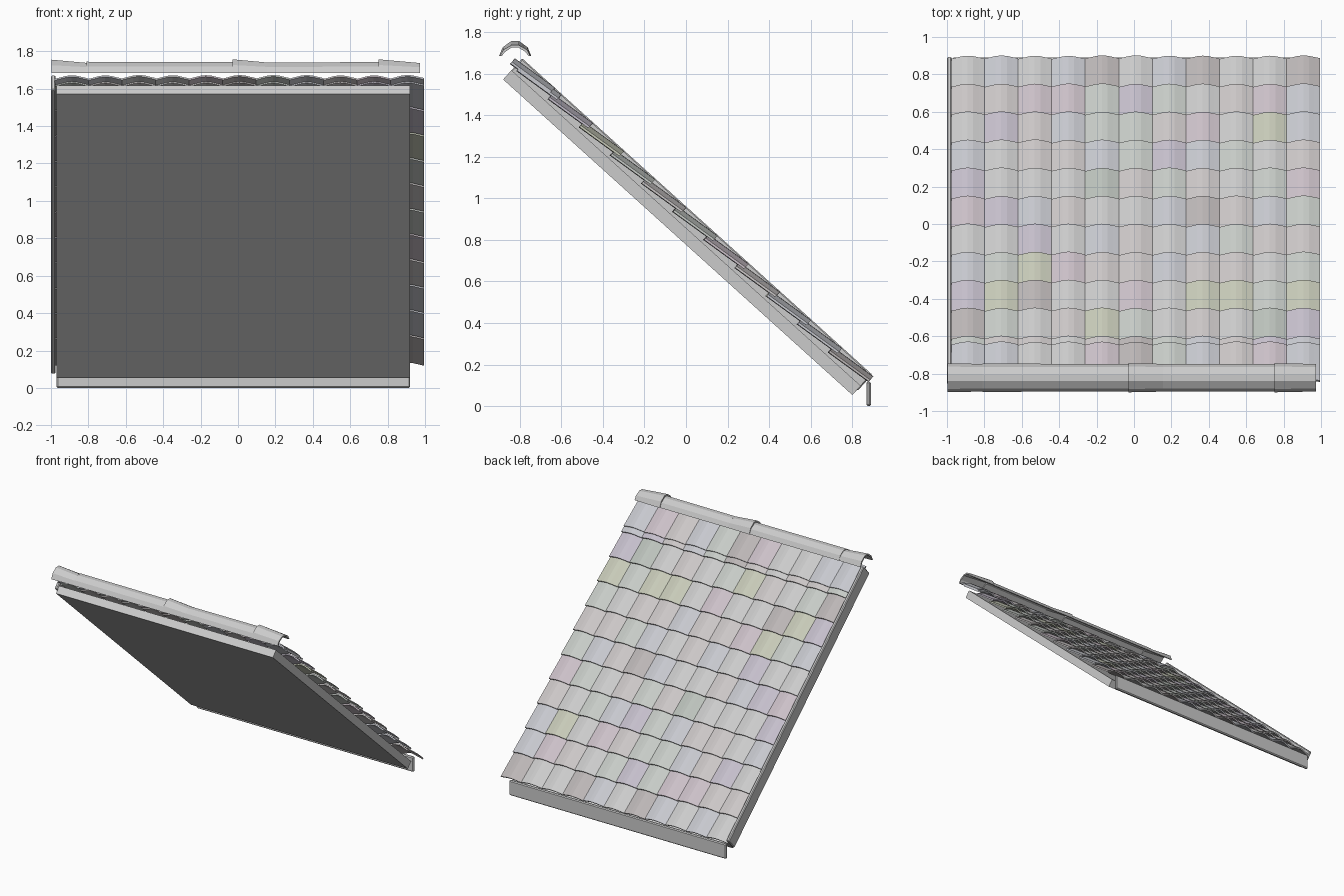
import bpy, bmesh, math, random
from mathutils import Vector

if "Cube" in bpy.data.objects:
    bpy.data.objects.remove(bpy.data.objects["Cube"])

random.seed(4)
PITCH = math.radians(42.1)
C, S = math.cos(PITCH), math.sin(PITCH)


def roof(x, s, n):
    """Slope coordinates (across, down the slope, outward) to world."""
    return Vector((x, -0.88 + C * s + S * n, 1.572 - S * s + C * n))


def flat(x, y, z):
    return Vector((x, y, z))


def finish(name, bm):
    bmesh.ops.recalc_face_normals(bm, faces=bm.faces)
    me = bpy.data.meshes.new(name)
    bm.to_mesh(me)
    bm.free()
    ob = bpy.data.objects.new(name, me)
    bpy.context.collection.objects.link(ob)
    return ob


def board(name, lo, hi, place, bevel=0.0):
    bm = bmesh.new()
    bmesh.ops.create_cube(bm, size=1)
    for v in bm.verts:
        v.co = place(*[lo[i] + (v.co[i] + 0.5) * (hi[i] - lo[i]) for i in range(3)])
    if bevel:
        bmesh.ops.bevel(bm, geom=bm.edges[:], offset=bevel, segments=1, affect='EDGES')
    return finish(name, bm)


def loft(bm, rings, mat=0):
    """Closed solid through equal-length rings, capped at both ends."""
    rows = [[bm.verts.new(p) for p in r] for r in rings]
    n = len(rows[0])
    faces = [bm.faces.new((a[i], a[(i + 1) % n], b[(i + 1) % n], b[i]))
             for a, b in zip(rows, rows[1:]) for i in range(n)]
    # caps as quad strips, because the sections are thin bent sheets
    for r in (rows[0], rows[-1]):
        faces += [bm.faces.new((r[i], r[i + 1], r[n - 2 - i], r[n - 1 - i]))
                  for i in range(n // 2 - 1)]
    for f in faces:
        f.material_index = mat


# Deck, verge board and fascia
board("roof_deck", (-0.97, 0, 0), (0.92, 2.265, 0.06), roof)
board("verge_board", (-1.0, 0.0, 0.03), (-0.975, 2.27, 0.137), roof, 0.006)
board("fascia_board", (-0.97, 0.868, 0.0), (0.92, 0.89, 0.118), flat, 0.007)

# Overlapping curved tiles, 11 columns by 12 courses, softly tinted
TINTS = [(.62, .62, .62), (.60, .57, .57), (.57, .60, .57), (.57, .58, .62),
         (.56, .52, .60), (.57, .59, .48), (.50, .54, .50), (.50, .47, .47),
         (.60, .53, .58)]
WIDTH, LENGTH, THICK, SEG = 0.1795, 0.237, 0.011, 6
bm = bmesh.new()
for row in range(12):
    low = 2.278 - 0.202 * row
    lift = 0.0
    if row == 11:            # top course is pushed down to meet the ridge
        low, lift = 0.213, 0.004
    for col in range(11):
        x0 = -0.98 + WIDTH * col
        jitter = random.uniform(-0.002, 0.002)
        rings = []
        for s, base in ((low - LENGTH, 0.084), (low, 0.109)):
            top = []
            for i in range(SEG + 1):
                t = i / SEG
                hump = 0.024 * math.sin(math.pi * t) ** 1.3 + 0.003 * t
                top.append((x0 + (WIDTH + 0.001) * t, base + hump + lift))
            prof = top + [(x, n - THICK) for x, n in reversed(top)]
            rings.append([roof(x, s + jitter, n) for x, n in prof])
        tint = random.choice([0, 0, 0, 1, 1, 2, 2, 3, 3, 4, 5, 6, 7, 8])
        loft(bm, rings, tint)
tiles = finish("roof_tiles", bm)
for i, c in enumerate(TINTS):
    m = bpy.data.materials.new(f"tile_tint_{i}")
    m.diffuse_color = (*c, 1)
    m.use_nodes = True
    m.node_tree.nodes["Principled BSDF"].inputs["Base Color"].default_value = m.diffuse_color
    tiles.data.materials.append(m)

# Ridge caps: bent open covers, flared collar pieces between plain lengths
CAP = [(-0.075, 0.0), (-0.058, 0.035), (-0.018, 0.06),
       (0.018, 0.06), (0.058, 0.035), (0.075, 0.0)]


def cap_ring(x, rise):
    k = 1 + (rise - 0.06) * 3
    outer = [(y * k, z * rise / 0.06) for y, z in CAP]
    inner = [(y * 0.88, z - 0.011 if z > 0.01 else z) for y, z in reversed(outer)]
    return [Vector((x, -0.822 + y, 1.684 + z)) for y, z in outer + inner]


bm = bmesh.new()
for a, ra, b, rb in ((-0.998, 0.071, -0.80, 0.053), (-0.81, 0.060, -0.025, 0.058),
                     (-0.03, 0.073, 0.165, 0.055), (0.155, 0.056, 0.755, 0.058),
                     (0.75, 0.073, 0.972, 0.053)):
    loft(bm, [cap_ring(a, ra), cap_ring(b, rb)])
finish("ridge_caps", bm)
